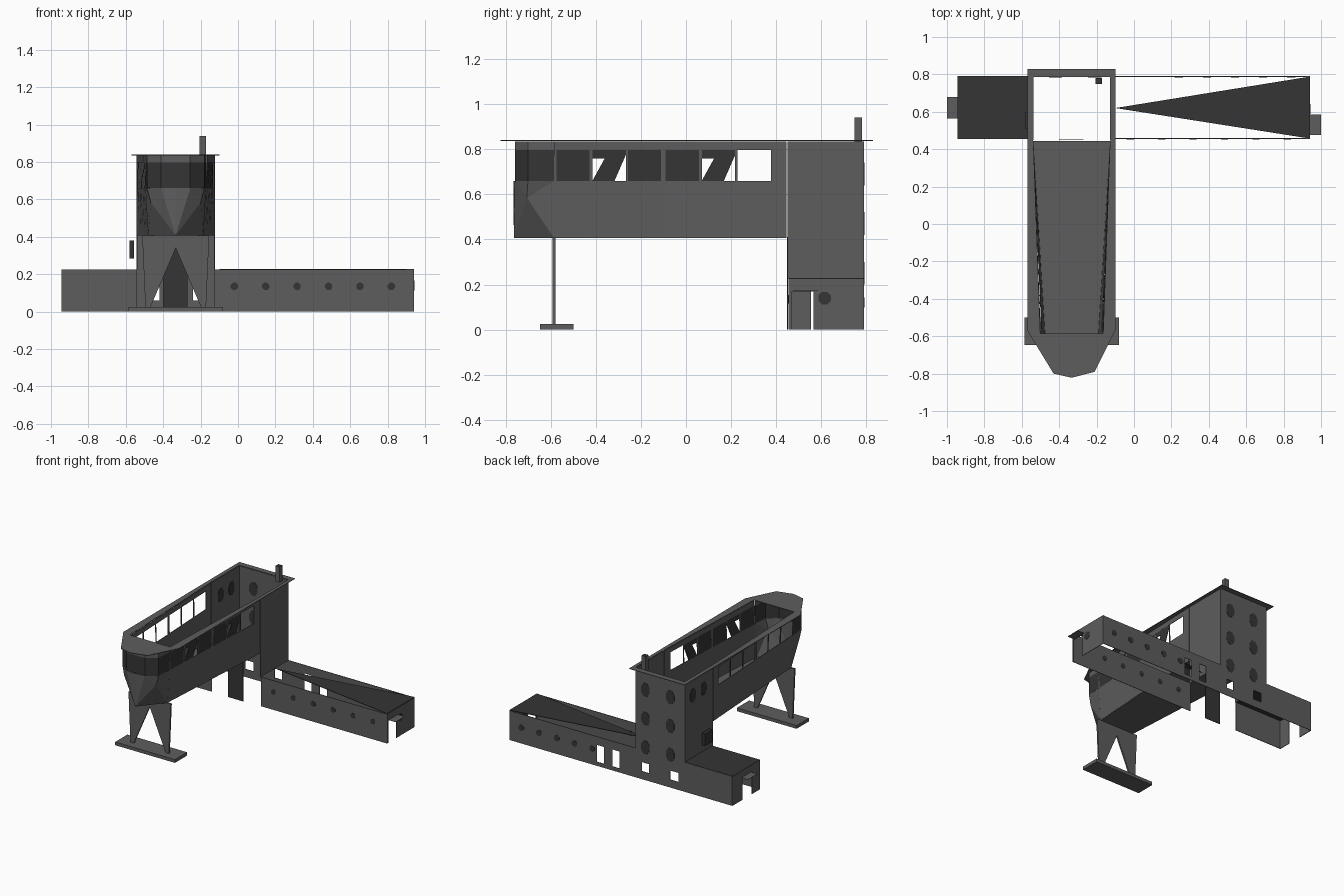
import bpy, bmesh, math
from mathutils import Vector

cube = bpy.data.objects.get("Cube")
if cube:
    bpy.data.objects.remove(cube, do_unlink=True)


def material(name, v):
    m = bpy.data.materials.new(name)
    m.use_nodes = True
    m.diffuse_color = (v, v, v, 1)
    m.node_tree.nodes["Principled BSDF"].inputs["Base Color"].default_value = (v, v, v, 1)
    return m


GREY = material("concrete grey", 0.11)
DARK = material("dark grey", 0.035)


def sheet(name, polys, mat, thick=0.004):
    """Flat polygons given as lists of points, thickened evenly."""
    bm = bmesh.new()
    for poly in polys:
        bm.faces.new([bm.verts.new(p) for p in poly])
    bmesh.ops.remove_doubles(bm, verts=bm.verts, dist=0.0005)
    bmesh.ops.recalc_face_normals(bm, faces=bm.faces)
    me = bpy.data.meshes.new(name)
    bm.to_mesh(me)
    bm.free()
    me.materials.append(mat)
    ob = bpy.data.objects.new(name, me)
    bpy.context.collection.objects.link(ob)
    mod = ob.modifiers.new("thickness", "SOLIDIFY")
    mod.thickness = thick
    mod.offset = 0


def box(name, x0, x1, y0, y1, z0, z1, mat):
    bm = bmesh.new()
    bmesh.ops.create_cube(bm, size=1)
    for v in bm.verts:
        v.co = Vector(((x0 + x1) / 2 + v.co.x * (x1 - x0),
                       (y0 + y1) / 2 + v.co.y * (y1 - y0),
                       (z0 + z1) / 2 + v.co.z * (z1 - z0)))
    me = bpy.data.meshes.new(name)
    bm.to_mesh(me)
    bm.free()
    me.materials.append(mat)
    ob = bpy.data.objects.new(name, me)
    bpy.context.collection.objects.link(ob)


def place(axis, at, u, z):
    """Point on an upright wall; at is a number or a function of (u, z)."""
    c = at(u, z) if callable(at) else at
    return (c, u, z) if axis == "x" else (u, c, z)


def wall(name, axis, at, u0, u1, z0, z1, holes=()):
    """Wall across the given axis, with rectangular openings."""
    us = sorted({u0, u1, *[h[0] for h in holes], *[h[1] for h in holes]})
    zs = sorted({z0, z1, *[h[2] for h in holes], *[h[3] for h in holes]})
    polys = []
    for a, b in zip(us, us[1:]):
        for c, d in zip(zs, zs[1:]):
            u, z = (a + b) / 2, (c + d) / 2
            if not any(h[0] < u < h[1] and h[2] < z < h[3] for h in holes):
                polys.append([place(axis, at, *p) for p in ((a, c), (b, c), (b, d), (a, d))])
    sheet(name, polys, GREY)


def octagons(name, axis, at, centres, r, stretch=1):
    """Dark eight-sided windows just proud of both wall faces."""
    polys = []
    for u, z in centres:
        ring = [(u + r * math.cos((k + .5) * math.pi / 4),
                 z + stretch * r * math.sin((k + .5) * math.pi / 4)) for k in range(8)]
        polys.append([place(axis, at, *p) for p in ring])
    sheet(name, polys, DARK, 0.008)


L, R, MID = -0.54, -0.126, -0.333      # sides and centre of tower and bridge
FRONT, BACK = 0.457, 0.788             # front and back of the low wings
WING = 0.224

# Back wall shared by both wings, with door and vent openings
wall("wing_back_wall", "y", BACK, -0.943, 0.94, 0, WING,
     [(0.01, 0.07, 0.03, 0.16), (0.14, 0.20, 0.03, 0.16),
      (-0.24, -0.18, 0.06, 0.13), (-0.49, -0.42, 0.06, 0.13)])
octagons("wing_back_windows", "y", BACK, [(0.84 - 0.15 * i, 0.12) for i in range(5)], 0.024)

# Long wing
wall("long_wing_front_wall", "y", FRONT, R, 0.94, 0, WING)
octagons("long_wing_front_windows", "y", FRONT, [(-0.02 + 0.168 * i, 0.135) for i in range(6)], 0.021)
wall("long_wing_end", "x", 0.94, FRONT, BACK, 0, WING, [(0.47, 0.565, 0, 0.17)])
octagons("long_wing_end_window", "x", 0.94, [(0.615, 0.14)], 0.03)
sheet("long_wing_roof", [[(-0.1, 0.62, 0.226), (0.94, FRONT, 0.226), (0.94, BACK, 0.226)]], DARK)
box("long_wing_canopy", 0.94, 1.0, 0.475, 0.585, 0.171, 0.173, GREY)

# Short wing
wall("short_wing_front_wall", "y", FRONT, -0.943, L, 0, WING)
wall("short_wing_end", "x", -0.943, FRONT, BACK, 0, WING, [(0.555, 0.665, 0, 0.17)])
box("short_wing_roof", -0.945, L, FRONT, BACK, 0.222, 0.226, DARK)
box("short_wing_canopy", -1.0, -0.943, 0.565, 0.68, 0.171, 0.173, GREY)

# Tower
wall("tower_back", "y", BACK, L, R, WING, 0.835)
octagons("tower_back_windows", "y", BACK,
         [(x, z) for x in (-0.21, -0.42) for z in (0.25, 0.47, 0.69)], 0.038, 1.45)
for name, x in (("tower_right", L), ("tower_left", R)):
    wall(name, "x", x, 0.45, BACK, WING, 0.835)
octagons("tower_right_windows", "x", L, [(0.56, 0.70), (0.69, 0.70)], 0.038, 1.45)
box("tower_entrance_panel", -0.40, -0.27, 0.448, 0.452, 0, 0.41, DARK)
box("wall_unit", -0.58, -0.555, 0.51, 0.60, 0.285, 0.38, DARK)
box("chimney", -0.205, -0.172, 0.748, 0.78, 0.82, 0.938, GREY)
box("chimney_cap", -0.205, -0.172, 0.748, 0.78, 0.938, 0.94, DARK)

# Bridge walls narrow towards the nose and lean in at the floor
FLOOR, TOP, Z0, Z1 = 0.408, 0.835, 0.66, 0.797
TAIL, NOSE = 0.445, -0.585


def side(sign):
    def x(y, z):
        t = (TAIL - y) / (TAIL - NOSE)
        return MID + sign * (R - MID - t * (0.037 + 0.025 * (TOP - z) / (TOP - FLOOR)))
    return x


bays = [(y, y + 0.148) for y in (-0.575, -0.415, -0.258, -0.09, 0.07, 0.228)]
for name, sign in (("bridge_right_wall", -1), ("bridge_left_wall", 1)):
    wall(name, "x", side(sign), NOSE, TAIL, FLOOR, TOP, [(a, b, Z0, Z1) for a, b in bays])
corners = [(-1, TAIL), (1, TAIL), (1, NOSE), (-1, NOSE)]
floor = [(side(s)(y, FLOOR), y, FLOOR) for s, y in corners]
sheet("bridge_floor", [floor, [floor[3], floor[2], (MID, -0.762, FLOOR)]], GREY)

# Dark glass on the left side: full panes and slanted half panes
panes = []
for i, (a, b) in enumerate(bays[:5]):
    if i in (1, 4):
        pts = [(a, Z0), (b - 0.05, Z0), (b, 0.775), (b, Z1), (a, Z1), (a, 0.76), (a + 0.055, 0.76)]
    else:
        pts = [(a, Z0), (b, Z0), (b, Z1), (a, Z1)]
    panes.append([place("x", side(1), y, z) for y, z in pts])
sheet("bridge_glass", panes, DARK, 0.003)

# Faceted nose: keel below, window band, fascia
half_rim = [(side(-1)(NOSE, Z0), NOSE), (-0.485, -0.70), (-0.41, -0.757)]
rim = half_rim + [(2 * MID - x, y) for x, y in reversed(half_rim)]


def keel(sign):
    """One half of the keel; sign -1 is the right half, 1 the left."""
    def p(x, y, z):
        return (MID - sign * (x - MID), y, z)
    low, tip = p(side(-1)(NOSE, FLOOR), NOSE, FLOOR), p(MID, -0.762, FLOOR)
    knee = p(-0.465, -0.705, 0.585)
    top = [p(x, y, Z0) for x, y in half_rim]
    return [[low, top[0], knee], [top[0], top[1], knee], [top[1], top[2], knee],
            [low, knee, tip], [knee, top[2], tip], [top[2], p(MID, -0.762, Z0), tip]]


sheet("nose_keel", keel(-1) + keel(1), GREY)


def band(name, z0, z1, mat):
    sheet(name, [[(*a, z0), (*b, z0), (*b, z1), (*a, z1)] for a, b in zip(rim, rim[1:])], mat)


band("nose_windows", Z0, Z1, DARK)
band("nose_fascia", Z1, TOP, GREY)

# Flat roof rim, open in the middle
outer = [(-0.10, 0.83), (-0.10, -0.57), (-0.21, -0.79), (MID, -0.822),
         (-0.43, -0.80), (-0.57, -0.57), (-0.57, 0.83)]
inner = [(R, BACK), (R, 0.44), (-0.165, NOSE), (-0.505, NOSE), (L, 0.44), (L, BACK)]
strips = [[outer[0], outer[1], inner[2], inner[1], inner[0]],
          [outer[6], outer[5], inner[3], inner[4], inner[5]],
          [outer[0], inner[0], inner[5], outer[6]],
          outer[1:6] + [inner[3], inner[2]]]
sheet("roof_rim", [[(*p, 0.838) for p in s] for s in strips], GREY)

# Front support frame and footing
left_half = [(-0.512, FLOOR), (MID, FLOOR), (MID, 0.34), (-0.47, 0.02), (-0.495, 0.02)]
halves = [[(x, NOSE, z) for x, z in left_half],
          [(2 * MID - x, NOSE, z) for x, z in left_half]]
sheet("front_support", halves, GREY, 0.012)
box("footing", -0.585, -0.08, -0.647, -0.50, 0, 0.025, GREY)
